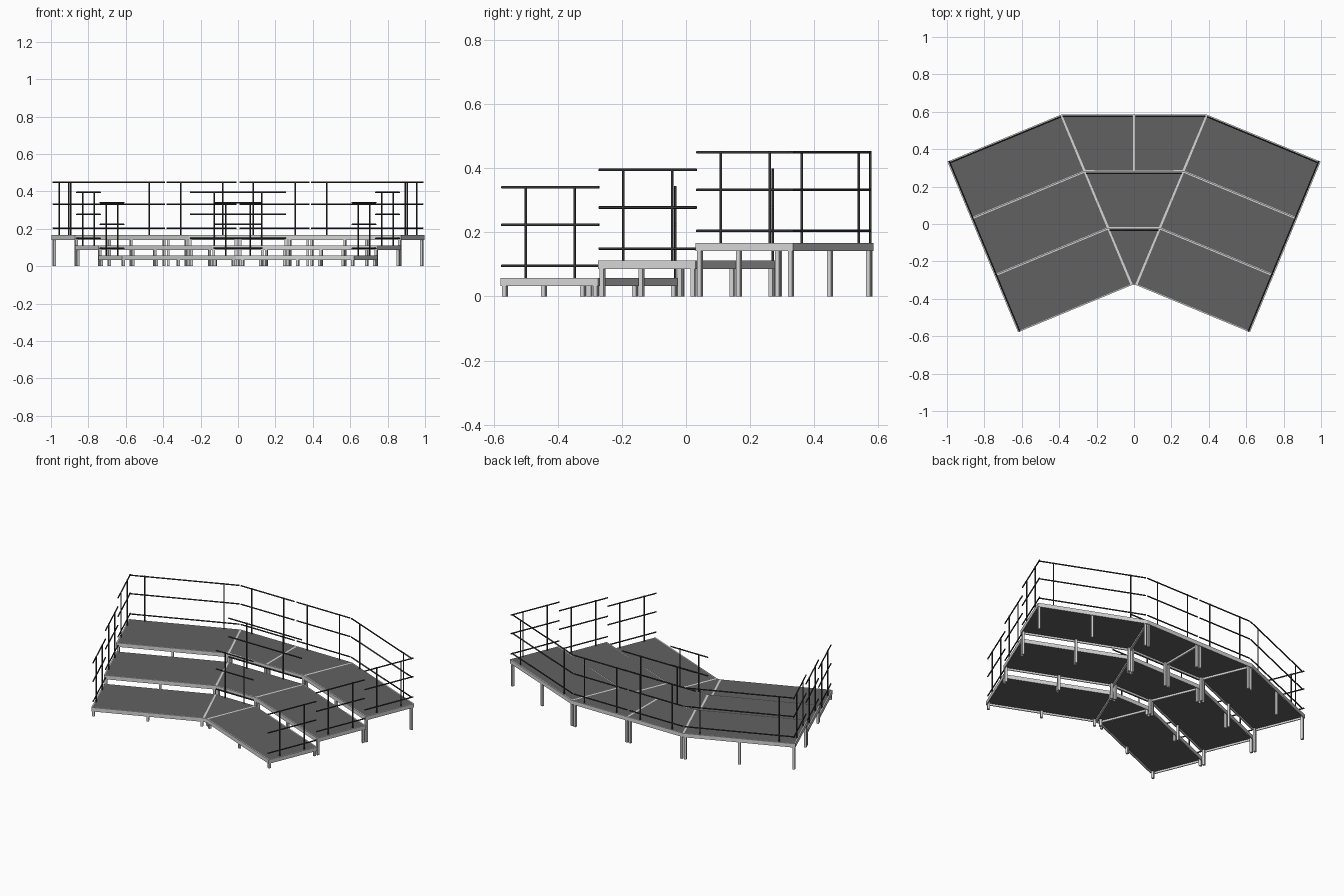
import bpy, bmesh, math
from mathutils import Vector, Matrix

cube = bpy.data.objects.get("Cube")
if cube:
    bpy.data.objects.remove(cube, do_unlink=True)


def material(name, value, rough):
    mat = bpy.data.materials.new(name)
    mat.use_nodes = True
    colour = (value, value, value, 1)
    mat.diffuse_color = colour
    bsdf = mat.node_tree.nodes["Principled BSDF"]
    bsdf.inputs["Base Color"].default_value = colour
    bsdf.inputs["Roughness"].default_value = rough
    return mat


ALU = material("light aluminium", 0.67, 0.5)
BOARD = material("dark grey board", 0.12, 0.8)
STEEL = material("black steel", 0.04, 0.5)

THICK, LIP, RECESS, LEG, TUBE = 0.025, 0.008, 0.012, 0.014, 0.004
TOPS = [0.057, 0.111, 0.166]
RAIL_HEIGHTS = [0.038, 0.166, 0.283]
DEPTH, WIDTH = 0.329, 0.658
ANGLE = math.radians(22.5)
INNER = Vector((0.012, -0.327, 0))
BACK = Vector((math.sin(ANGLE), math.cos(ANGLE), 0))
OUT = Vector((math.cos(ANGLE), -math.sin(ANGLE), 0))


def finish(bm, name, mats):
    mesh = bpy.data.meshes.new(name)
    bm.to_mesh(mesh)
    bm.free()
    for m in mats:
        mesh.materials.append(m)
    obj = bpy.data.objects.new(name, mesh)
    bpy.context.collection.objects.link(obj)
    return obj


def at(p, z):
    return Vector((p.x, p.y, z))


def deck(name, pts, top):
    """Metal frame around a board that is flush above and recessed below."""
    bm = bmesh.new()
    face = bm.faces.new([bm.verts.new(at(p, top - THICK)) for p in pts])
    ext = bmesh.ops.extrude_face_region(bm, geom=[face], use_keep_orig=True)
    verts = [g for g in ext["geom"] if isinstance(g, bmesh.types.BMVert)]
    bmesh.ops.translate(bm, verts=verts, vec=(0, 0, THICK))
    bmesh.ops.recalc_face_normals(bm, faces=bm.faces)
    boards = [f for f in bm.faces if abs(f.normal.z) > 0.9]
    under = [f for f in boards if f.normal.z < 0]
    bmesh.ops.inset_individual(bm, faces=boards, thickness=LIP)
    bmesh.ops.inset_individual(bm, faces=under, thickness=0.0003, depth=-RECESS)
    for f in boards:
        f.material_index = 1
    return finish(bm, name, [ALU, BOARD])


def legs(name, pts, top, middles=False):
    """Square legs inside each corner, and halfway along the long edges."""
    n, inset = len(pts), 0.011
    spots = []
    for i, p in enumerate(pts):
        a = (pts[i - 1] - p).normalized()
        b = (pts[(i + 1) % n] - p).normalized()
        spots.append(p + (a + b) * inset / a.cross(b).length)
    if middles:
        spots += [(spots[0] + spots[1]) / 2, (spots[2] + spots[3]) / 2]
    edge = pts[1] - pts[0]
    turn = Matrix.Rotation(math.atan2(edge.y, edge.x), 4, 'Z')
    height = top - THICK + RECESS
    bm = bmesh.new()
    for s in spots:
        m = (Matrix.Translation(at(s, height / 2)) @ turn
             @ Matrix.Diagonal((LEG, LEG, height, 1)))
        bmesh.ops.create_cube(bm, size=1, matrix=m)
    finish(bm, name, [ALU])


def tube(bm, a, b):
    d = b - a
    m = Matrix.Translation((a + b) / 2) @ d.to_track_quat('Z', 'Y').to_matrix().to_4x4()
    bmesh.ops.create_cone(bm, cap_ends=True, segments=8, radius1=TUBE,
                          radius2=TUBE, depth=d.length, matrix=m)


def railing(name, a, b, centre, top, margin, gap):
    """Three rails on two posts, set just inside the deck's metal lip."""
    along = (b - a).normalized()
    inward = Vector((-along.y, along.x, 0))
    if inward.dot(centre - a) < 0:
        inward = -inward
    a = a + inward * 0.01 + along * gap
    b = b + inward * 0.01 - along * gap
    bm = bmesh.new()
    for h in RAIL_HEIGHTS:
        tube(bm, at(a, top + h), at(b, top + h))
    for t in (margin, 1 - margin):
        p = a.lerp(b, t)
        tube(bm, at(p, top - 0.01), at(p, top + RAIL_HEIGHTS[-1] + TUBE))
    obj = finish(bm, name, [STEEL])
    for poly in obj.data.polygons:
        poly.use_smooth = len(poly.vertices) == 4


def flip(p, s):
    return Vector((p.x * s, p.y, 0))


# Side wings: three stepped decks each, mirrored
for side, s in (("left", 1), ("right", -1)):
    for i, top in enumerate(TOPS):
        near = INNER + BACK * DEPTH * i
        far = near + BACK * DEPTH
        pts = [flip(p, s) for p in (near, near + OUT * WIDTH, far + OUT * WIDTH, far)]
        mid = sum(pts, Vector()) / len(pts)
        tag = f"{side}_tier_{i + 1}"
        deck(tag + "_deck", pts, top)
        legs(tag + "_legs", pts, top, middles=True)
        railing(tag + "_side_railing", pts[1], pts[2], mid, top, 0.25, 0)
        if i == 2:
            railing(tag + "_back_railing", pts[2], pts[3], mid, top, 0.14, 0.006)

# Centre: a wedge, a trapezoid, and two half trapezoids at the back
edge = [INNER + BACK * DEPTH * i for i in range(4)]
centre_parts = []
for i in range(2):
    pts = [flip(edge[i], -1), edge[i], edge[i + 1], flip(edge[i + 1], -1)]
    centre_parts.append((f"centre_tier_{i + 1}", pts, i, 0.25))
for side, s in (("left", 1), ("right", -1)):
    half = [flip(edge[2], 0), flip(edge[2], s), flip(edge[3], s), flip(edge[3], 0)]
    centre_parts.append((f"centre_{side}_tier_3", half, 2, 0.2))
for tag, pts, tier, margin in centre_parts:
    top = TOPS[tier]
    mid = sum(pts, Vector()) / len(pts)
    deck(tag + "_deck", pts, top)
    # The wedge stands on three legs, with one at its narrow tip
    feet = [flip(INNER, 0)] + pts[2:] if tier == 0 else pts
    legs(tag + "_legs", feet, top)
    railing(tag + "_back_railing", pts[2], pts[3], mid, top, margin, 0.008)
